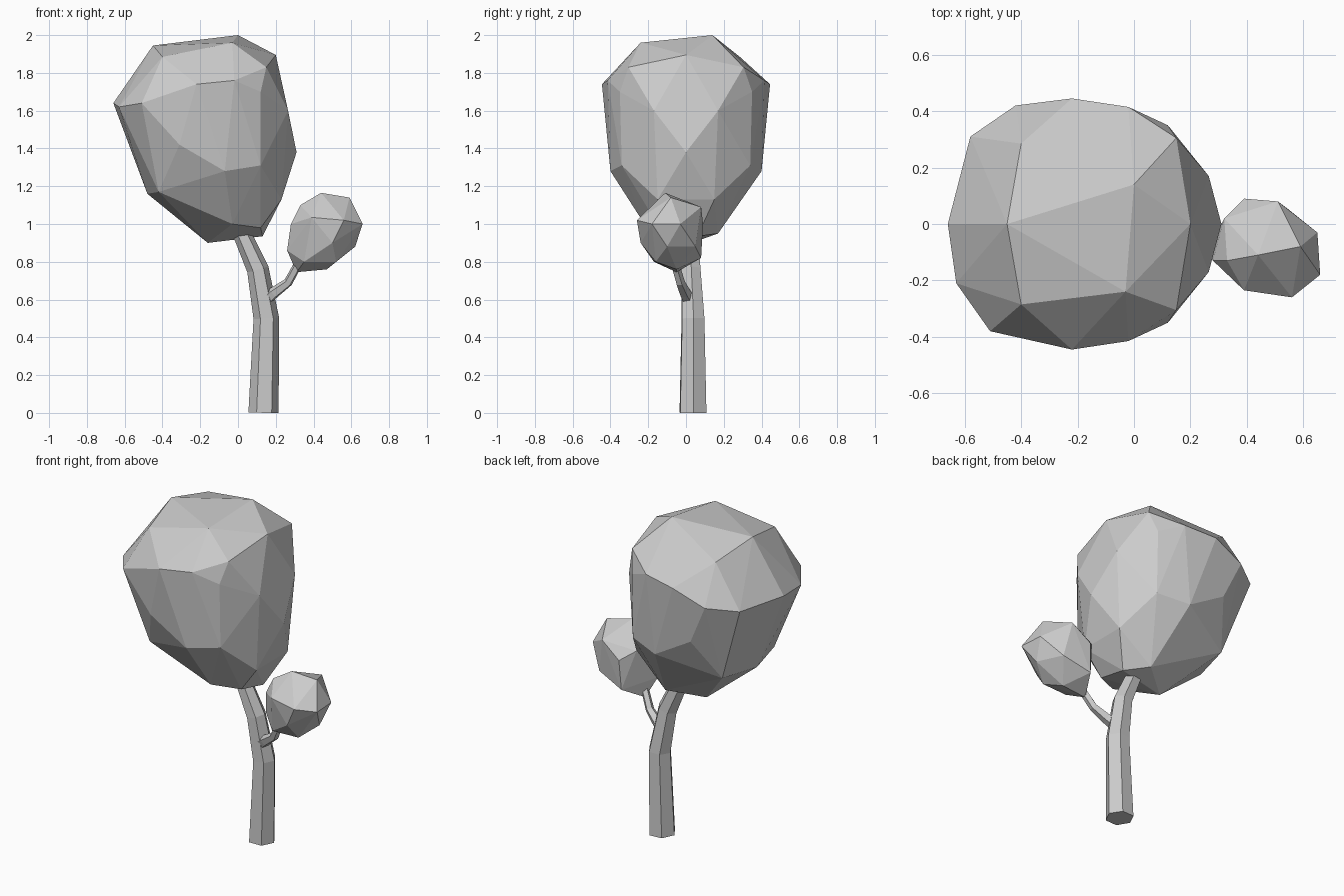
import bpy
import bmesh
from math import cos, sin, pi
from mathutils import Vector

default_cube = bpy.data.objects.get("Cube")
if default_cube:
    bpy.data.objects.remove(default_cube, do_unlink=True)

# One plain grey for the whole tree
grey = bpy.data.materials.new("plain_grey")
grey.use_nodes = True
colour = (0.6, 0.6, 0.6, 1)
grey.diffuse_color = colour
grey.node_tree.nodes["Principled BSDF"].inputs["Base Color"].default_value = colour


def add_object(name, bm):
    """Turn a bmesh into a flat shaded object in the scene."""
    bmesh.ops.recalc_face_normals(bm, faces=bm.faces)
    mesh = bpy.data.meshes.new(name)
    bm.to_mesh(mesh)
    bm.free()
    mesh.materials.append(grey)
    obj = bpy.data.objects.new(name, mesh)
    bpy.context.collection.objects.link(obj)
    return obj


def faceted_crown(name, points):
    """Wrap the corner points in a faceted convex shell."""
    bm = bmesh.new()
    for point in points:
        bm.verts.new(point)
    bmesh.ops.convex_hull(bm, input=bm.verts)
    loose = [v for v in bm.verts if not v.link_faces]
    bmesh.ops.delete(bm, geom=loose, context="VERTS")
    bmesh.ops.dissolve_limit(bm, angle_limit=0.03, verts=bm.verts, edges=bm.edges)
    return add_object(name, bm)


def tapered_limb(name, path, radii, sides, turn=0.0):
    """Sweep a polygon along a path, tapering it, and cap both ends."""
    path = [Vector(p) for p in path]
    last = len(path) - 1
    bm = bmesh.new()
    rings = []
    for i, (centre, radius) in enumerate(zip(path, radii)):
        direction = path[min(i + 1, last)] - path[max(i - 1, 0)]
        tilt = Vector((0, 0, 1)).rotation_difference(direction)
        ring = []
        for k in range(sides):
            a = turn + 2 * pi * k / sides
            corner = centre + tilt @ Vector((radius * cos(a), radius * sin(a), 0))
            if i == 0:
                corner.z = max(corner.z, 0)
            ring.append(bm.verts.new(corner))
        rings.append(ring)
    for low, high in zip(rings, rings[1:]):
        for k in range(sides):
            n = (k + 1) % sides
            bm.faces.new((low[k], low[n], high[n], high[k]))
    bm.faces.new(rings[0][::-1])
    bm.faces.new(rings[-1])
    return add_object(name, bm)


# Trunk leaning towards the large crown
tapered_limb(
    "trunk",
    [(.135, .037, 0), (.15, .037, .5), (.105, .025, .76), (.02, .02, .95), (0, .02, 1.02)],
    [.08, .068, .058, .048, .042],
    sides=6, turn=0.05,
)

# Small side branch
tapered_limb(
    "side_branch",
    [(.16, .01, .61), (.19, -.005, .635), (.265, -.03, .69), (.32, -.06, .79)],
    [.034, .032, .025, .023],
    sides=5, turn=0.3,
)

# Large crown: corners on both sides, mirrored front to back
paired = [
    # upper rim
    (-.40, .285, 1.885), (.15, .305, 1.83), (-.02, .415, 1.76),
    (-.22, .445, 1.74), (.12, .35, 1.7),
    # flanks
    (.265, .17, 1.6), (.12, .34, 1.31), (-.07, .40, 1.28),
    (-.31, .40, 1.42), (.23, .15, 1.13), (-.42, .25, 1.17),
]
single = [
    # top
    (0, .14, 2), (-.03, -.24, 1.96), (-.45, 0, 1.945), (.20, 0, 1.895),
    # left and right edges
    (-.66, 0, 1.64), (-.63, -.21, 1.62), (-.51, -.38, 1.64),
    (-.58, .31, 1.64), (-.42, .42, 1.66), (.31, 0, 1.38), (-.48, 0, 1.16),
    # underside
    (-.16, .03, .9), (.13, .06, .935), (.02, .17, .95),
    (-.03, -.22, 1.0), (.12, -.14, .98),
]
mirrored = [(x, -y, z) for x, y, z in paired]
faceted_crown("large_crown", paired + mirrored + single)

# Small crown at the end of the branch
faceted_crown("small_crown", [
    # top
    (.44, -.11, 1.165), (.59, -.08, 1.14), (.33, -.13, 1.1), (.51, .08, 1.09),
    # middle
    (.39, .09, 1.0), (.65, -.03, 1.0), (.66, -.18, 1.0), (.56, -.26, 1.02),
    (.39, -.235, 1.035), (.28, -.13, 1.0), (.32, .02, 1.05),
    # underside
    (.26, -.1, .86), (.62, -.1, .88), (.50, -.24, .9), (.55, .05, .88),
    (.38, .08, .82), (.35, -.17, .8), (.52, -.16, .8),
    (.47, -.05, .76), (.31, -.05, .745),
])
